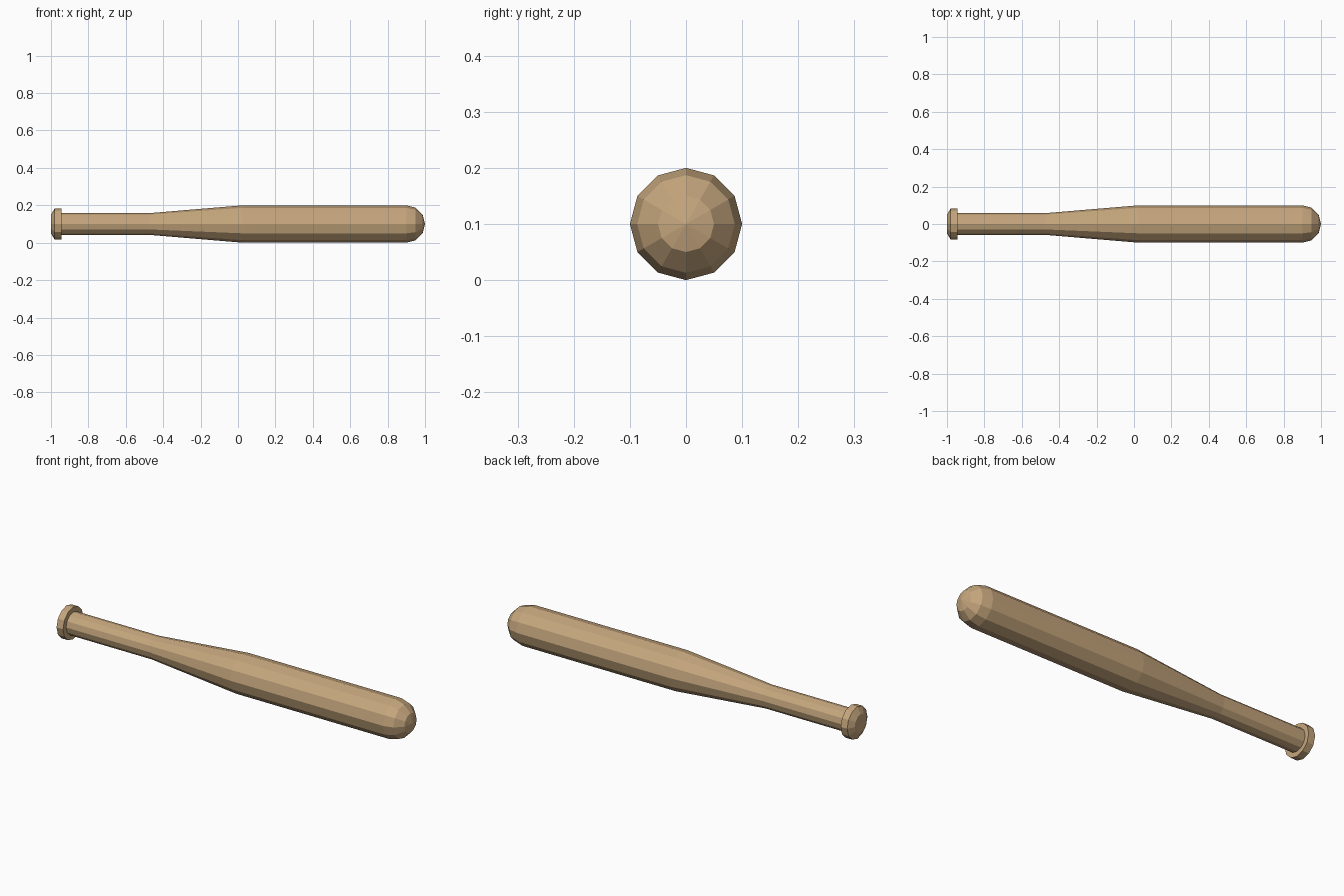
import bpy, bmesh
from math import cos, sin, pi

if "Cube" in bpy.data.objects:
    bpy.data.objects.remove(bpy.data.objects["Cube"])

SIDES = 12
AXIS_Z = 0.1

wood = bpy.data.materials.new("wood")
wood.diffuse_color = (0.56, 0.38, 0.205, 1)
wood.use_nodes = True
wood.node_tree.nodes["Principled BSDF"].inputs["Base Color"].default_value = wood.diffuse_color


def lathe_x(name, profile):
    """Revolve (x, radius) points around the bat's long axis; radius 0 is a pole."""
    bm = bmesh.new()
    rings = []
    for x, r in profile:
        n = SIDES if r else 1
        rings.append([bm.verts.new((x, r * cos(2 * pi * i / SIDES),
                                    AXIS_Z + r * sin(2 * pi * i / SIDES)))
                      for i in range(n)])
    for a, b in zip(rings, rings[1:]):
        for i in range(SIDES):
            j = (i + 1) % SIDES
            quad = [a[i % len(a)], a[j % len(a)], b[j % len(b)], b[i % len(b)]]
            bm.faces.new(list(dict.fromkeys(quad)))
    bmesh.ops.recalc_face_normals(bm, faces=bm.faces)
    mesh = bpy.data.meshes.new(name)
    bm.to_mesh(mesh)
    bm.free()
    mesh.materials.append(wood)
    obj = bpy.data.objects.new(name, mesh)
    bpy.context.collection.objects.link(obj)
    return obj


# One continuous turned body: knob, handle, taper, barrel, rounded tip
lathe_x("bat", [
    (-1.0, 0), (-1.0, 0.05), (-0.98, 0.083), (-0.943, 0.083),  # knob
    (-0.943, 0.058), (-0.475, 0.058),                          # handle
    (0.025, 0.1), (0.9, 0.1),                                  # taper and barrel
    (0.95, 0.087), (0.987, 0.05), (1.0, 0),                    # rounded tip
])
